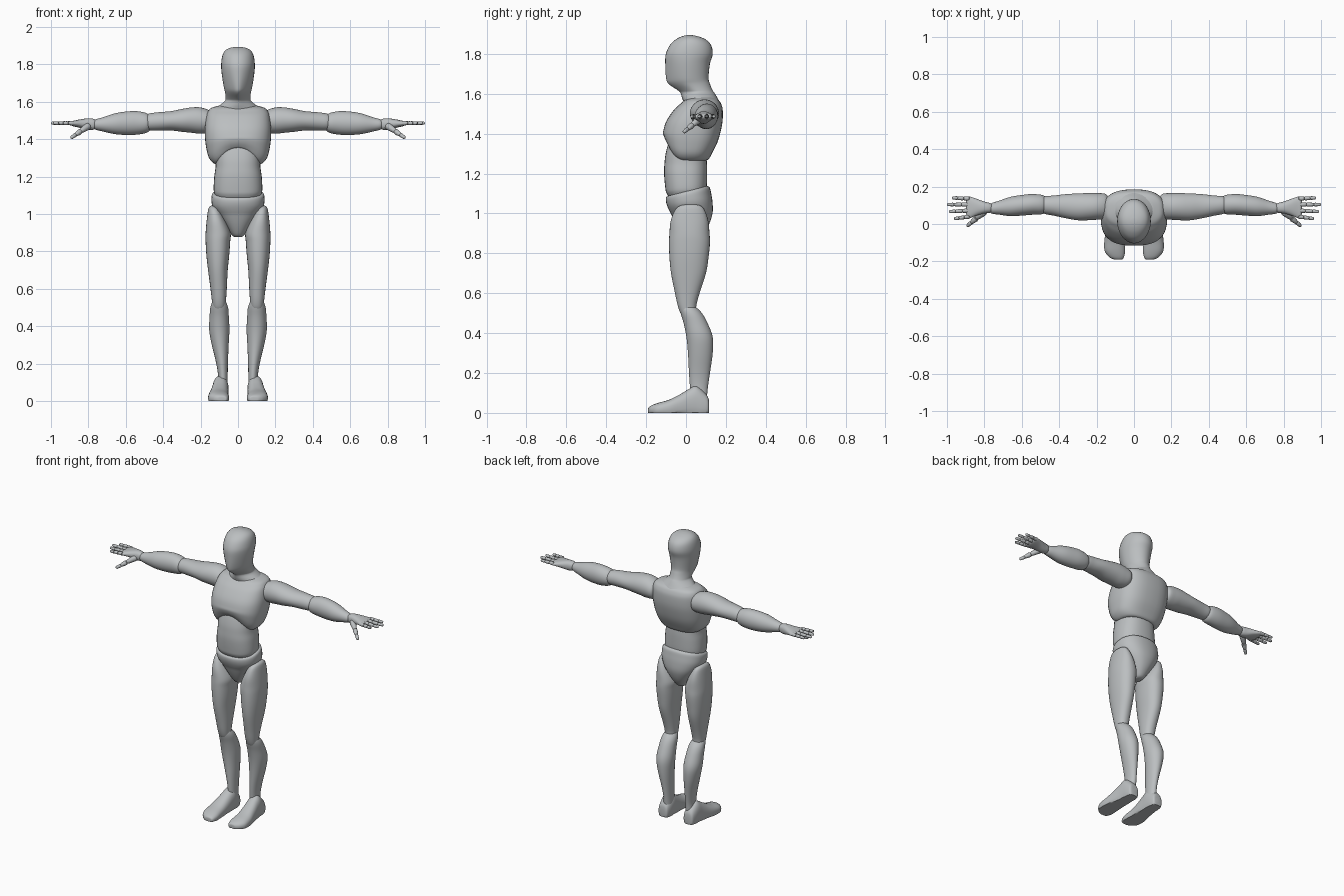
import bpy, bmesh, math
from mathutils import Vector

grey = bpy.data.materials.new("mannequin_grey")
grey.diffuse_color = (0.5, 0.52, 0.53, 1)
AXES = {'x': lambda t, a, b: Vector((t, a, b)),
        'y': lambda t, a, b: Vector((a, t, b)),
        'z': lambda t, a, b: Vector((a, b, t))}


def spline(rings, steps):
    """Smoothly interpolate the cross-sections along a part."""
    out = []
    for i in range(len(rings) - 1):
        p0, p1, p2 = rings[max(i - 1, 0)], rings[i], rings[i + 1]
        p3 = rings[min(i + 2, len(rings) - 1)]
        for k in range(steps):
            t = k / steps
            out.append([0.5 * (2 * b + (c - a) * t + (2 * a - 5 * b + 4 * c - d) * t * t
                               + (3 * b - a - 3 * c + d) * t ** 3)
                        for a, b, c, d in zip(p0, p1, p2, p3)])
    return out + [list(rings[-1])]


def loft(name, axis, rings, power=2.0, side=1, sides=32, steps=4, warp=None):
    """Skin rings of (position, min a, max a, min b, max b)."""
    bm = bmesh.new()
    loops = []
    for t, a0, a1, b0, b1 in spline(rings, steps):
        loop = []
        for k in range(sides):
            ang = 2 * math.pi * k / sides
            u, v = (math.copysign(abs(f) ** (2 / power), f) for f in (math.cos(ang), math.sin(ang)))
            p = AXES[axis](t, (a0 + a1) / 2 + u * (a1 - a0) / 2, (b0 + b1) / 2 + v * (b1 - b0) / 2)
            if warp:
                p = warp(p, u, v)
            p.x *= side
            loop.append(bm.verts.new(p))
        loops.append(loop)
    for la, lb in zip(loops, loops[1:]):
        for k in range(sides):
            n = (k + 1) % sides
            bm.faces.new((la[k], la[n], lb[n], lb[k]))
    bm.faces.new(loops[0])
    bm.faces.new(loops[-1])
    finish(name, bm)


def finish(name, bm):
    bmesh.ops.recalc_face_normals(bm, faces=bm.faces)
    me = bpy.data.meshes.new(name)
    bm.to_mesh(me)
    bm.free()
    me.materials.append(grey)
    ob = bpy.data.objects.new(name, me)
    bpy.context.collection.objects.link(ob)
    bpy.ops.object.select_all(action='DESELECT')
    ob.select_set(True)
    bpy.context.view_layer.objects.active = ob
    bpy.ops.object.shade_smooth_by_angle(angle=math.radians(45))


def body(name, rows, **kw):
    """Symmetric part from (height, front, back, half width)."""
    loft(name, 'z', [(z, -w, w, f, b) for z, f, b, w in rows], **kw)


def phalanx(name, p, q, r0, r1):
    """Rounded finger segment between two points."""
    p, q = Vector(p), Vector(q)
    d = (q - p).normalized()
    s = d.cross(Vector((0, 0, 1))).normalized()
    n = s.cross(d)
    length = (q - p).length
    bm = bmesh.new()
    prof = [(0, .45), (.1, .9), (.25, 1), (.7, .92), (.9, .85), (1, .4)]
    loops = [[bm.verts.new(p + d * length * t + (s * math.cos(k * math.pi / 5) + n * math.sin(k * math.pi / 5))
                           * m * (r0 + (r1 - r0) * t)) for k in range(10)] for t, m in prof]
    for la, lb in zip(loops, loops[1:]):
        for k in range(10):
            bm.faces.new((la[k], la[(k + 1) % 10], lb[(k + 1) % 10], lb[k]))
    bm.faces.new(loops[0])
    bm.faces.new(loops[-1])
    finish(name, bm)


# Head and neck: the face narrows towards the front and the chin
def face_taper(p, u, v):
    k = 0.5 * max(0, 1 - abs(p.z - 1.64) / 0.16)
    p.x *= 1 - k * max(0, -v) ** 1.5
    return p


body("head", [(1.50, .0, .175, .14), (1.55, -.01, .172, .135), (1.58, -.02, .157, .10),
              (1.605, -.028, .142, .07), (1.62, -.045, .132, .066), (1.65, -.088, .12, .069),
              (1.68, -.10, .113, .076), (1.75, -.104, .12, .087), (1.80, -.101, .134, .09),
              (1.845, -.08, .125, .084), (1.873, -.05, .097, .07), (1.888, -.02, .06, .045),
              (1.894, .005, .03, .015)], warp=face_taper)


# Chest: the lower front rim arches upward
def rib_arch(p, u, v):
    w = min(1, max(0, (1.42 - p.z) / .15))
    p.z += .085 * w * max(0, -v) * (1 - u * u)
    return p


body("chest", [(1.265, -.05, .09, .10), (1.27, -.085, .112, .128), (1.30, -.10, .13, .155),
               (1.35, -.112, .155, .169), (1.40, -.115, .171, .176), (1.46, -.10, .183, .177),
               (1.52, -.06, .184, .17), (1.55, -.028, .176, .16), (1.568, -.005, .163, .142),
               (1.58, .03, .14, .10)], power=2.6, sides=40, warp=rib_arch)

# Abdomen
body("abdomen", [(1.06, -.07, .07, .10), (1.10, -.097, .095, .122), (1.13, -.104, .104, .13),
                 (1.2, -.11, .106, .127), (1.25, -.108, .105, .12), (1.3, -.102, .10, .118),
                 (1.36, -.085, .09, .112), (1.4, -.06, .08, .09)], power=2.4)


# Pelvis: the waistband dips at the front and rises at the back
def waist_dip(p, u, v):
    p.z += (.025 * v - .012) * min(1, max(0, (p.z - 1.0) / .1))
    return p


body("pelvis", [(.878, .0, .06, .02), (.89, -.02, .08, .035), (.94, -.05, .113, .07),
                (1.0, -.076, .133, .112), (1.05, -.092, .133, .137), (1.09, -.10, .126, .142),
                (1.118, -.10, .118, .138), (1.126, -.085, .10, .12)], power=2.3, warp=waist_dip)


def flat_sole(p, u, v):
    p.z = max(0, p.z)
    return p


for side, tag in ((1, "left"), (-1, "right")):
    # Legs
    loft(tag + "_thigh", 'z', [
        (1.045, .12, .145, .0, .05), (1.03, .10, .158, -.045, .085), (.97, .068, .167, -.075, .11),
        (.9, .04, .173, -.083, .118), (.85, .042, .173, -.085, .12), (.78, .047, .169, -.083, .113),
        (.7, .055, .16, -.075, .10), (.6, .06, .147, -.055, .068), (.54, .064, .14, -.042, .052),
        (.5, .068, .135, -.028, .05), (.48, .08, .125, -.012, .03)], power=2.2, side=side)
    loft(tag + "_shin", 'z', [
        (.545, .08, .12, -.02, .03), (.53, .065, .137, -.032, .05), (.5, .053, .148, -.027, .08),
        (.45, .049, .152, -.012, .108), (.38, .046, .154, .002, .134), (.3, .05, .14, .01, .134),
        (.2, .054, .116, .015, .12), (.13, .055, .106, .02, .11), (.08, .055, .108, .025, .105)], side=side)
    loft(tag + "_foot", 'y', [
        (.116, .07, .11, .01, .05), (.11, .06, .125, -.015, .08), (.085, .053, .132, -.03, .11),
        (.05, .05, .136, -.03, .135), (.015, .05, .14, -.03, .12), (-.03, .05, .148, -.03, .093),
        (-.085, .05, .158, -.025, .066), (-.14, .047, .158, -.02, .05), (-.172, .052, .138, -.012, .038),
        (-.187, .06, .115, -.005, .028), (-.19, .07, .10, .005, .02)], power=2.4, side=side, warp=flat_sole)
    # Arms
    loft(tag + "_upper_arm", 'x', [
        (.135, .06, .13, 1.47, 1.53), (.15, .03, .16, 1.437, 1.553), (.2, .023, .165, 1.43, 1.57),
        (.25, .02, .165, 1.435, 1.57), (.3, .02, .163, 1.44, 1.562), (.36, .03, .16, 1.447, 1.55),
        (.43, .045, .152, 1.446, 1.544), (.48, .055, .148, 1.448, 1.536), (.5, .075, .13, 1.465, 1.52)], side=side)
    loft(tag + "_forearm", 'x', [
        (.465, .08, .13, 1.46, 1.515), (.485, .054, .153, 1.436, 1.538), (.54, .05, .16, 1.425, 1.55),
        (.6, .045, .155, 1.423, 1.548), (.66, .042, .145, 1.428, 1.538), (.72, .05, .125, 1.441, 1.518),
        (.762, .056, .111, 1.452, 1.506), (.772, .07, .10, 1.465, 1.495)], side=side)
    loft(tag + "_palm", 'x', [
        (.75, .07, .10, 1.465, 1.495), (.77, .06, .112, 1.452, 1.508), (.8, .056, .12, 1.45, 1.512),
        (.84, .046, .134, 1.46, 1.507), (.875, .032, .146, 1.468, 1.5), (.89, .03, .146, 1.473, 1.497),
        (.897, .05, .13, 1.48, 1.49)], power=2.3, side=side)
    # Fingers, each of three segments
    for finger, y0, y1, tip in (("index", .04, .028, .962), ("middle", .072, .066, .99),
                                ("ring", .104, .104, 1.0), ("little", .135, .14, .972)):
        for j in range(3):
            a, b = [(side * (.878 + (tip - .878) * f), y0 + (y1 - y0) * f, 1.486)
                    for f in (j / 3, (j + 1.12) / 3 if j < 2 else 1)]
            phalanx("%s_%s_finger_%d" % (tag, finger, j + 1), a, b, .0125 - .0012 * j, .0115 - .0012 * j)
    base, end = Vector((side * .795, .07, 1.475)), Vector((side * .893, -.012, 1.407))
    for j, (f0, f1) in enumerate(((0, .5), (.46, .78), (.74, 1))):
        phalanx("%s_thumb_%d" % (tag, j + 1), base.lerp(end, f0), base.lerp(end, f1),
                .021 - .005 * j, .014 - .002 * j)
